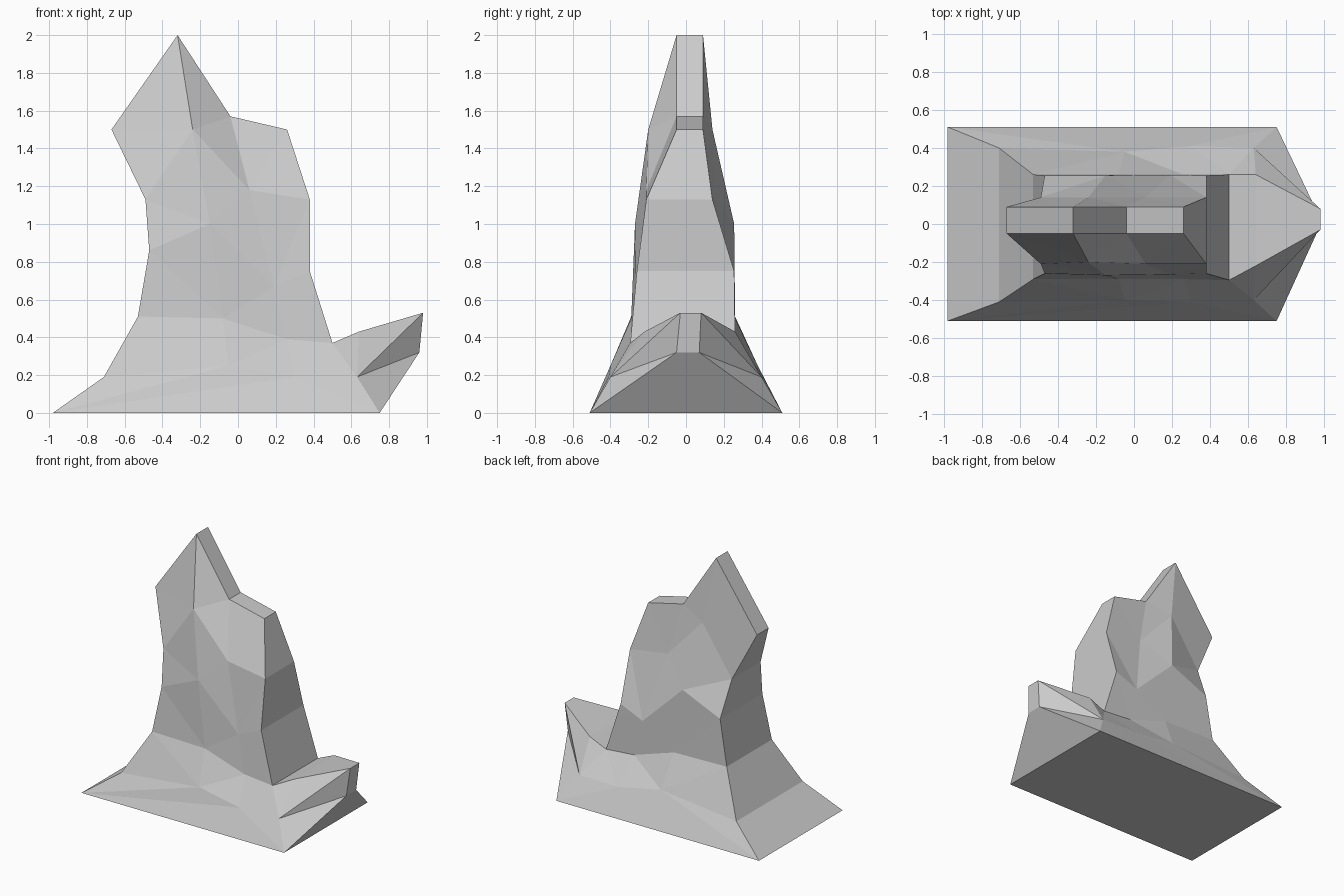
import bpy, bmesh
from mathutils import Vector
from mathutils.geometry import delaunay_2d_cdt

if "Cube" in bpy.data.objects:
    bpy.data.objects.remove(bpy.data.objects["Cube"])

stone = bpy.data.materials.new("grey stone")
stone.use_nodes = True
stone.diffuse_color = (0.6, 0.6, 0.6, 1)
stone.node_tree.nodes["Principled BSDF"].inputs["Base Color"].default_value = (0.6, 0.6, 0.6, 1)

# Crag outline: x, z, front y, back y
rim = [(-.98, 0, -.51, .51), (-.71, .19, -.41, .4), (-.53, .51, -.29, .26),
       (-.47, .86, -.26, .255), (-.49, 1.13, -.21, .14), (-.67, 1.5, -.05, .09),
       (-.32, 2, -.05, .09), (-.04, 1.57, -.05, .09), (.26, 1.5, -.05, .09),
       (.38, 1.13, -.21, .14), (.38, .75, -.26, .255), (.5, .37, -.295, .26),
       (.64, .43, -.22, .26), (.98, .53, -.03, .08), (.96, .32, -.05, .07),
       (.75, 0, -.51, .51)]
# Bumps inside each cliff face, same layout
bumps = [(-.24, 1.5, -.2, .14), (.06, 1.18, -.21, .14), (-.15, 1, -.27, .255),
         (.19, .67, -.265, .258), (-.08, .5, -.29, .26), (.26, .39, -.29, .26),
         (-.05, .25, -.4, .38), (.3, .19, -.41, .41), (.63, .19, -.4, .4)]
points = rim + bumps
n = len(rim)
PEAK, BELLY, MID, LEDGE, LEDGE_END, NOTCH = n, n + 1, n + 2, n + 4, n + 5, n + 8

loop = [(i, (i + 1) % n) for i in range(n)]
creases = [(6, PEAK), (7, PEAK), (PEAK, BELLY), (7, BELLY), (BELLY, 9), (PEAK, 4),
           (MID, 4), (MID, 3), (MID, BELLY), (2, LEDGE), (LEDGE, LEDGE_END),
           (LEDGE_END, 11), (11, NOTCH), (13, NOTCH), (14, NOTCH), (15, NOTCH)]

bm = bmesh.new()
flat = [Vector((p[0], p[1])) for p in points]
tris = delaunay_2d_cdt(flat, loop + creases, [], 1, 1e-5)

# Front and back cliff faces
sides = []
for column in (2, 3):
    verts = [bm.verts.new((p[0], p[column], p[1])) for p in points]
    sides.append(verts)
    for tri in tris[2]:
        bm.faces.new([verts[tris[3][i][0]] for i in tri])

# Band joining the two faces, base included
front, back = sides
for a, b in loop:
    bm.faces.new((front[a], front[b], back[b], back[a]))
bmesh.ops.recalc_face_normals(bm, faces=bm.faces)

mesh = bpy.data.meshes.new("rock_crag")
bm.to_mesh(mesh)
bm.free()
mesh.materials.append(stone)
bpy.context.collection.objects.link(bpy.data.objects.new("rock_crag", mesh))
